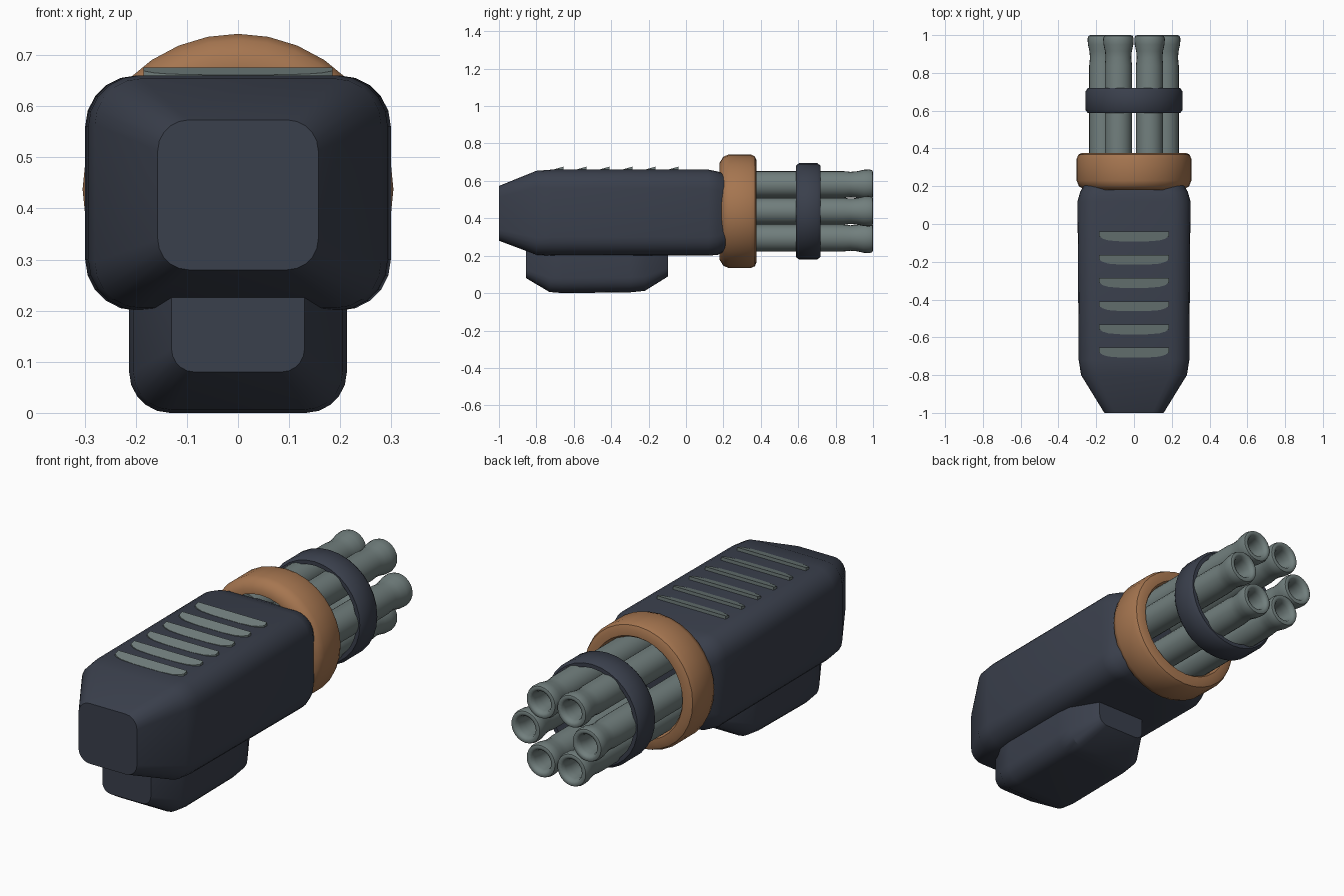
import bpy
import bmesh
from math import sin, cos, pi, radians

cube = bpy.data.objects.get("Cube")
if cube:
    bpy.data.objects.remove(cube, do_unlink=True)


def material(name, rgb):
    m = bpy.data.materials.new(name)
    m.use_nodes = True
    m.diffuse_color = (*rgb, 1)
    m.node_tree.nodes["Principled BSDF"].inputs["Base Color"].default_value = (*rgb, 1)
    return m


NAVY = material("dark navy", (0.042, 0.05, 0.072))
STEEL = material("grey green steel", (0.165, 0.21, 0.205))
COPPER = material("copper orange", (0.38, 0.18, 0.08))
AXIS_Z = 0.4375


def finish(name, bm, mat, angle=30):
    bmesh.ops.recalc_face_normals(bm, faces=bm.faces)
    mesh = bpy.data.meshes.new(name)
    bm.to_mesh(mesh)
    bm.free()
    mesh.materials.append(mat)
    obj = bpy.data.objects.new(name, mesh)
    bpy.context.collection.objects.link(obj)
    bpy.ops.object.select_all(action="DESELECT")
    obj.select_set(True)
    bpy.context.view_layer.objects.active = obj
    bpy.ops.object.shade_smooth_by_angle(angle=radians(angle))
    return obj


def bridge(bm, a, b):
    n = len(a)
    for i in range(n):
        bm.faces.new((a[i], a[(i + 1) % n], b[(i + 1) % n], b[i]))


def loft(name, sections, mat, steps=5):
    """Skin rounded rectangles given as (y, half width, bottom, top, corner radius)."""
    bm = bmesh.new()
    rings = []
    for y, w, z0, z1, r in sections:
        ring = []
        corners = ((w - r, z1 - r), (r - w, z1 - r), (r - w, z0 + r), (w - r, z0 + r))
        for k, (cx, cz) in enumerate(corners):
            for s in range(steps + 1):
                a = (k + s / steps) * pi / 2
                ring.append(bm.verts.new((cx + r * cos(a), y, cz + r * sin(a))))
        rings.append(ring)
    for a, b in zip(rings, rings[1:]):
        bridge(bm, a, b)
    bm.faces.new(rings[0])
    bm.faces.new(rings[-1])
    return finish(name, bm, mat)


def lathe(name, profile, mat, segments, x=0, z=AXIS_Z, closed=True, angle=40):
    """Turn (radius, y) points about an axis along y."""
    bm = bmesh.new()
    rings = []
    for r, y in profile:
        rings.append([bm.verts.new((x + r * sin(2 * pi * i / segments), y,
                                    z + r * cos(2 * pi * i / segments)))
                      for i in range(segments)])
    for a, b in zip(rings, rings[1:]):
        bridge(bm, a, b)
    if closed:
        bridge(bm, rings[-1], rings[0])
    else:
        bm.faces.new(rings[0])
        bm.faces.new(rings[-1])
    return finish(name, bm, mat, angle)


# Housing with tapered nose and shoulder
loft("housing", [
    (-1.0, 0.157, 0.28, 0.573, 0.06),
    (-0.8, 0.28, 0.205, 0.654, 0.09),
    (-0.72, 0.293, 0.2, 0.66, 0.1),
    (0.12, 0.299, 0.2, 0.66, 0.1),
    (0.17, 0.285, 0.205, 0.65, 0.1),
    (0.21, 0.262, 0.225, 0.635, 0.1),
], NAVY)

# Pod under the housing
loft("lower_pod", [
    (-0.855, 0.13, 0.08, 0.3, 0.045),
    (-0.73, 0.205, 0.006, 0.36, 0.075),
    (-0.66, 0.213, 0.0, 0.36, 0.08),
    (-0.3, 0.213, 0.004, 0.36, 0.08),
    (-0.22, 0.205, 0.012, 0.36, 0.075),
    (-0.095, 0.13, 0.09, 0.3, 0.045),
], NAVY)

# Raised wedge vents along the top
half = [(0.185, 0.0), (0.185, -0.025), (0.165, -0.038), (0.135, -0.047), (0.07, -0.052)]
outline = half + [(-x, y) for x, y in reversed(half)]
for i in range(6):
    bm = bmesh.new()
    y0 = -0.04 - i * 0.123
    top = [bm.verts.new((x, y0 + y, 0.676 + y * 0.28)) for x, y in outline]
    low = [bm.verts.new((x, y0 + y, 0.65)) for x, y in outline]
    bridge(bm, top, low)
    bm.faces.new(top)
    bm.faces.new(low)
    finish(f"vent_{i + 1}", bm, STEEL)

# Collar and barrel clamp
lathe("collar", [(0.235, 0.18), (0.26, 0.18), (0.292, 0.2), (0.304, 0.23), (0.304, 0.345),
                 (0.294, 0.368), (0.275, 0.376), (0.245, 0.376), (0.235, 0.362)],
      COPPER, 32)
lathe("barrel_clamp", [(0.225, 0.587), (0.244, 0.587), (0.257, 0.604), (0.257, 0.702),
                       (0.244, 0.72), (0.225, 0.72)], NAVY, 32)

# Six barrels with flared, hollow muzzles
barrel = [(0.072, 0.19), (0.072, 0.84), (0.068, 0.88), (0.071, 0.915), (0.079, 0.95),
          (0.081, 0.98), (0.076, 0.996), (0.066, 1.0), (0.054, 0.994), (0.047, 0.975),
          (0.045, 0.94), (0.045, 0.8)]
for i in range(6):
    a = i * pi / 3
    lathe(f"barrel_{i + 1}", barrel, STEEL, 24, 0.165 * cos(a),
          AXIS_Z + 0.165 * sin(a), closed=False, angle=50)
